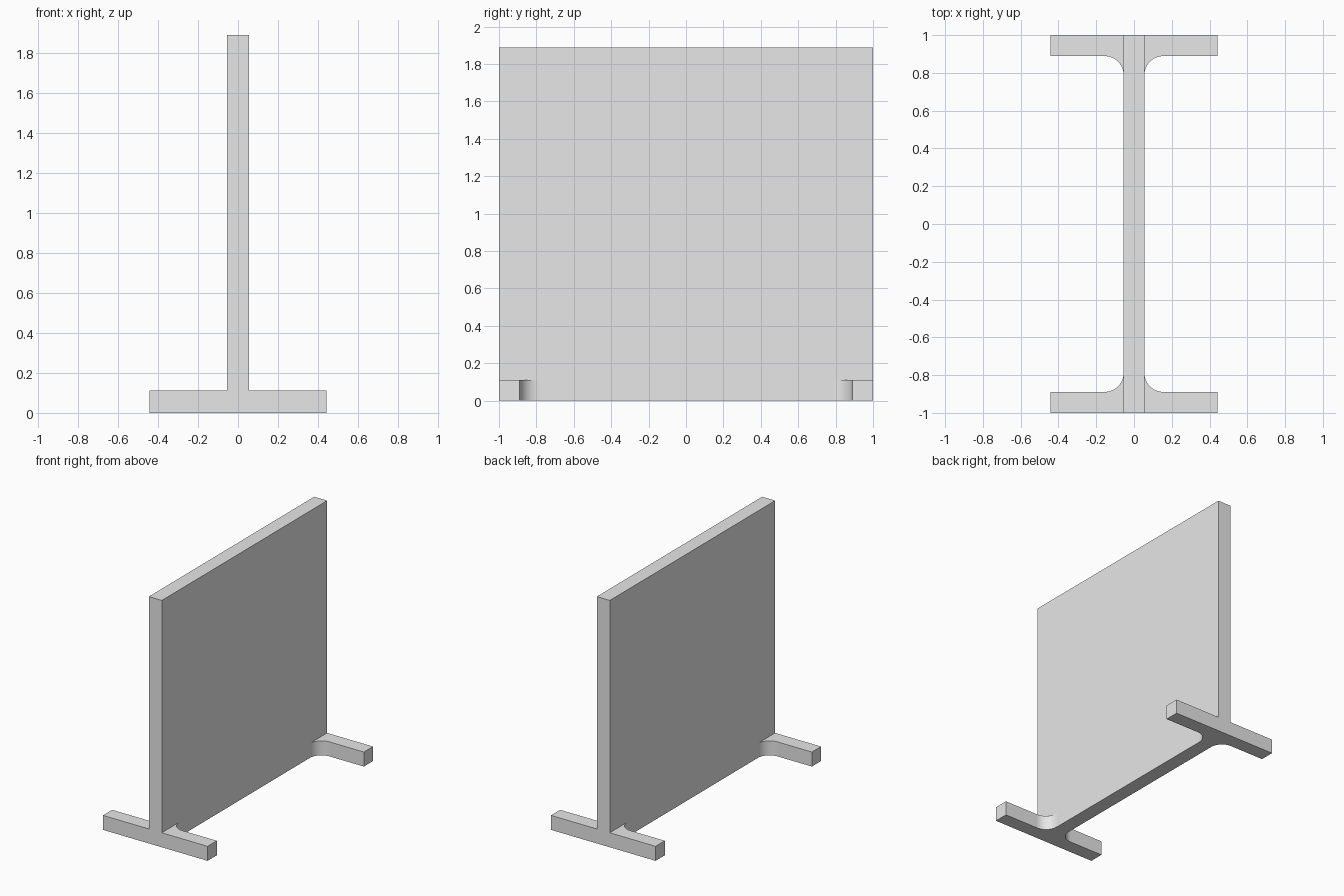
import bpy, bmesh
from math import sin, cos, pi, radians

cube = bpy.data.objects.get("Cube")
if cube:
    bpy.data.objects.remove(cube, do_unlink=True)

HALF_LENGTH = 1.0       # along y
HALF_PANEL = 0.055      # panel half thickness
HALF_FOOT = 0.443       # foot half width
FOOT = 0.111            # foot depth and height
HEIGHT = 1.889
RADIUS = 0.1            # fillet between foot and panel
STEPS = 12

grey = bpy.data.materials.new("light_grey")
grey.use_nodes = True
color = (0.8, 0.8, 0.8, 1)
grey.diffuse_color = color
grey.node_tree.nodes["Principled BSDF"].inputs["Base Color"].default_value = color


def quarter_outline():
    """Outline from the foot's outer edge to the end of the fillet."""
    inner = HALF_LENGTH - FOOT
    points = [(HALF_PANEL, HALF_LENGTH), (HALF_FOOT, HALF_LENGTH), (HALF_FOOT, inner)]
    for i in range(STEPS + 1):
        a = pi / 2 * (1 + i / STEPS)
        points.append((HALF_PANEL + RADIUS + RADIUS * cos(a),
                       inner - RADIUS + RADIUS * sin(a)))
    return points


def raise_face(bm, face, height):
    out = bmesh.ops.extrude_face_region(bm, geom=[face])["geom"]
    verts = [g for g in out if isinstance(g, bmesh.types.BMVert)]
    bmesh.ops.translate(bm, vec=(0, 0, height), verts=verts)
    return next(g for g in out if isinstance(g, bmesh.types.BMFace))


# I-shaped base: one quarter mirrored around
bm = bmesh.new()
q = quarter_outline()
outline = (q + [(x, -y) for x, y in reversed(q)]
           + [(-x, -y) for x, y in q] + [(-x, y) for x, y in reversed(q)])
bottom = bm.faces.new([bm.verts.new((x, y, 0)) for x, y in outline])
raise_face(bm, bottom, FOOT)


# Split the four foot tops from the panel footprint
def top_vert(x, y):
    return min(bm.verts, key=lambda v: (v.co.x - x) ** 2 + (v.co.y - y) ** 2
               + (v.co.z - FOOT) ** 2)


for sx in (-1, 1):
    for sy in (-1, 1):
        a = top_vert(sx * HALF_PANEL, sy * HALF_LENGTH)
        b = top_vert(sx * HALF_PANEL, sy * (HALF_LENGTH - FOOT - RADIUS))
        shared = [f for f in a.link_faces if f in b.link_faces]
        bmesh.utils.face_split(shared[0], a, b)

# Upright panel
middle = max((f for f in bm.faces if all(v.co.z > FOOT / 2 for v in f.verts)),
             key=lambda f: f.calc_area())
raise_face(bm, middle, HEIGHT - FOOT)

# Merge coplanar faces, and smooth only the fillets
bmesh.ops.recalc_face_normals(bm, faces=bm.faces)
bmesh.ops.dissolve_limit(bm, angle_limit=radians(1), verts=bm.verts, edges=bm.edges)
bm.normal_update()
for f in bm.faces:
    f.smooth = max(abs(c) for c in f.normal) < 0.9995

mesh = bpy.data.meshes.new("panel_with_feet")
bm.to_mesh(mesh)
bm.free()
mesh.materials.append(grey)
bpy.context.collection.objects.link(bpy.data.objects.new("panel_with_feet", mesh))
